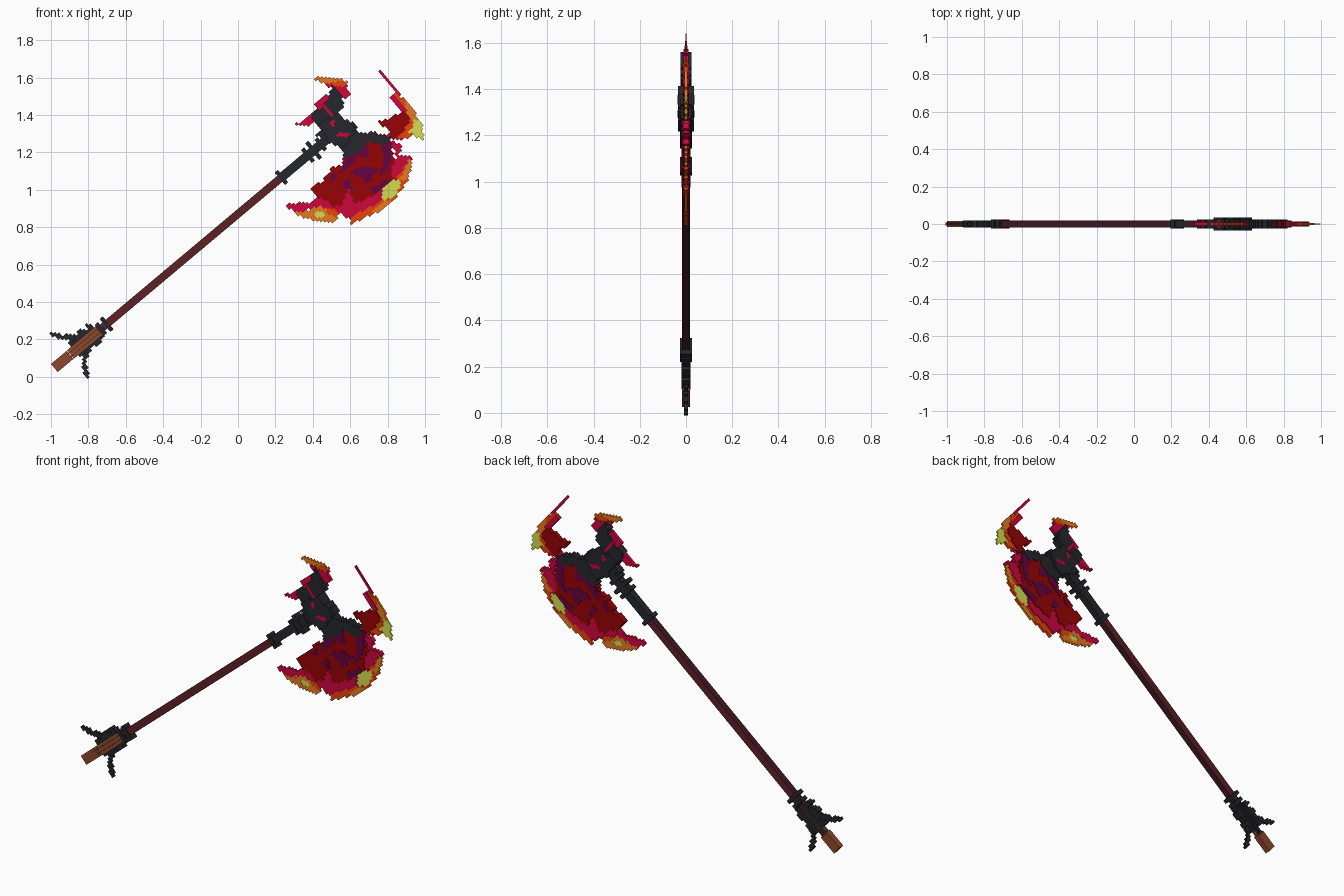
import bpy, bmesh, math
from mathutils import Matrix, Vector

if "Cube" in bpy.data.objects:
    bpy.data.objects.remove(bpy.data.objects["Cube"])

TILT = math.radians(40)
COS, SIN = math.cos(TILT), math.sin(TILT)
CELL = 0.0145
BUTT = Vector((-0.982, 0, 0.047))
AXIS = Vector((COS, 0, SIN))
ACROSS = Vector((-SIN, 0, COS))


def material(name, *rgb):
    m = bpy.data.materials.new(name)
    m.use_nodes = True
    m.diffuse_color = (*rgb, 1)
    m.node_tree.nodes["Principled BSDF"].inputs["Base Color"].default_value = (*rgb, 1)
    return m


charcoal = material("charcoal", .019, .02, .026)
maroon = material("maroon wood", .11, .015, .017)
plum = material("dark plum", .055, .009, .018)
brown = material("brown grip", .27, .065, .027)
red = material("deep red", .31, .001, .002)
crimson = material("crimson", .62, .002, .045)
purple = material("purple", .13, .001, .05)
ember = material("ember orange", .80, .06, .002)
orange = material("light orange", .82, .20, .015)
yellow = material("yellow green", .66, .72, .08)


def add_object(name, bm, *mats):
    bmesh.ops.recalc_face_normals(bm, faces=bm.faces)
    # A second material goes on the faces that do not look to the front or back
    for face in bm.faces:
        face.material_index = int(len(mats) > 1 and abs(face.normal.y) < .5)
    mesh = bpy.data.meshes.new(name)
    bm.to_mesh(mesh)
    bm.free()
    for mat in mats:
        mesh.materials.append(mat)
    bpy.context.collection.objects.link(bpy.data.objects.new(name, mesh))


def bar(name, mats, start, end, width, depth, shift=0):
    """Square bar along the tilted handle axis, with half width and half depth."""
    bm = bmesh.new()
    place = (Matrix.Translation(BUTT + AXIS * (start + end) / 2 + ACROSS * shift)
             @ Matrix.Rotation(-TILT, 4, 'Y')
             @ Matrix.Diagonal((end - start, 2 * depth, 2 * width, 1)))
    bmesh.ops.create_cube(bm, size=1, matrix=place)
    add_object(name, bm, *mats)


cells = {}


def inside(x, z, poly):
    hit = False
    for (ax, az), (bx, bz) in zip(poly, poly[1:] + poly[:1]):
        if (az > z) != (bz > z) and x < (bx - ax) * (z - az) / (bz - az) + ax:
            hit = not hit
    return hit


def paint(name, mat, half, *outline):
    """Fill an outline (in hundredths) with small blocks; later fills win."""
    poly = [(x / 100, z / 100) for x, z in outline]
    us = [x * COS + z * SIN for x, z in poly]
    vs = [z * COS - x * SIN for x, z in poly]
    for i in range(int(min(us) // CELL), int(max(us) // CELL) + 1):
        for j in range(int(min(vs) // CELL), int(max(vs) // CELL) + 1):
            u, v = (i + .5) * CELL, (j + .5) * CELL
            if inside(u * COS - v * SIN, u * SIN + v * COS, poly):
                cells[i, j] = (name, mat, half)


def build_cells():
    """Turn each painted group of blocks into one extruded plate."""
    for key in sorted(set(cells.values()), key=lambda k: k[0]):
        name, mat, half = key
        bm = bmesh.new()
        corners = {}

        def corner(i, j):
            if (i, j) not in corners:
                u, v = i * CELL, j * CELL
                corners[i, j] = bm.verts.new((u * COS - v * SIN, -half, u * SIN + v * COS))
            return corners[i, j]

        for (i, j), owner in cells.items():
            if owner == key:
                bm.faces.new([corner(i, j), corner(i + 1, j),
                              corner(i + 1, j + 1), corner(i, j + 1)])
        back = bmesh.ops.extrude_face_region(bm, geom=bm.faces[:], use_keep_orig=True)["geom"]
        bmesh.ops.translate(bm, vec=(0, 2 * half, 0),
                            verts=[g for g in back if isinstance(g, bmesh.types.BMVert)])
        add_object(name, bm, mat)


# Handle, grip and collars
bar("grip", [brown], 0, .11, .028, .017)
bar("shaft", [maroon, plum], .31, 1.59, .021, .018)
bar("shaft_socket", [charcoal], 1.58, 1.95, .024, .02)
for n, (at, width) in enumerate([(.325, .038), (.365, .045), (1.585, .043),
                                 (1.77, .045), (1.81, .058), (1.86, .04)]):
    bar(f"collar_{n + 1}", [charcoal], at - .011, at + .011, width, .025)

# Pommel guard with its two hooked claws, and the grip recessed between its fins
paint("pommel_guard", charcoal, .02, (-91, 18), (-87, 21), (-86, 25), (-81, 25), (-81, 29),
      (-77, 27), (-71, 26), (-72, 22), (-73, 17), (-78, 16), (-80, 12), (-84, 11), (-87, 13))
paint("upper_claw", charcoal, .008, (-101, 24), (-99, 21.5), (-95, 20), (-87, 20),
      (-87, 22.5), (-94, 22.5))
paint("lower_claw", charcoal, .008, (-81, -1), (-79, 1), (-81, 6), (-80, 13), (-83, 13),
      (-84, 5))
paint("grip_inlay", brown, .003, (-92, 13.8), (-75, 28), (-71.4, 23.7), (-88.4, 9.5))
for side in (-1, 1):
    bar("guard_fin", [charcoal], .1, .32, .0008, .02, side * .011)

# Blade body, then its fringe of flame colours
paint("blade_body", red, .018, (42, 95), (39, 102), (45, 104), (50, 112), (55, 113),
      (58, 120), (66, 126), (80, 127), (83, 118), (86, 112), (84, 102), (76, 93),
      (60, 87), (50, 90))
paint("blade_purple", purple, .02, (54, 109), (60, 112), (64, 118), (70, 117), (69, 124),
      (60, 122))
paint("blade_purple", purple, .02, (76, 128), (83, 126), (82, 118), (80, 110), (76, 108),
      (78, 118))
paint("blade_purple", purple, .02, (60, 109), (67, 113), (75, 111), (72, 107), (69, 103),
      (66, 106))
paint("blade_purple", purple, .02, (48, 105), (51, 110), (53, 109), (51, 104))
paint("blade_purple", purple, .02, (71, 101), (80, 106), (81, 101), (74, 98))
paint("blade_purple", purple, .02, (55, 104), (59, 106), (61, 101), (58, 99))

paint("blade_crimson", crimson, .013, (82, 126), (88, 124), (86, 119), (93, 118), (92, 110),
      (88, 104), (83, 103), (82, 112), (85, 117))
paint("blade_crimson", crimson, .013, (81, 103), (83, 98), (76, 91), (66, 86), (60, 84),
      (55, 87), (50, 88), (42, 91), (44, 96), (51, 91), (56, 92), (59, 102), (62, 92), (72, 97))
paint("blade_crimson", crimson, .013, (79, 128), (83, 128), (88, 126), (94, 134), (94, 140),
      (89, 146), (85, 151), (81, 150), (84, 146), (89, 141), (81, 138), (87, 134))
paint("blade_upper_body", red, .014, (74, 136), (80, 138), (88, 142), (93, 140), (93, 136),
      (87, 128), (80, 127), (81, 132))

paint("blade_ember", ember, .008, (60, 81), (60, 85), (67, 89), (75, 93), (81, 99), (84, 105),
      (90, 113), (91, 106), (87, 99), (80, 91), (70, 86))
paint("blade_ember", ember, .008, (83, 154), (85, 148), (91, 143), (92, 136), (86, 128),
      (90, 127), (97, 132), (95, 140), (91, 146))
paint("blade_orange", orange, .006, (27, 91), (33, 86), (42, 83), (53, 83), (53, 88),
      (44, 91), (37, 89), (30, 92))
paint("blade_orange", orange, .006, (70, 88), (78, 94), (82, 94), (76, 88))
paint("blade_orange", orange, .006, (86, 105), (89, 111), (92, 117), (93, 112), (90, 105))
paint("blade_orange", orange, .006, (88, 148), (91, 140), (94, 137), (97, 137), (92, 146))
paint("lower_tip", crimson, .006, (26, 91), (31, 88), (34, 88), (38, 90), (43, 91), (44, 96),
      (38, 93), (28, 93))
paint("lower_ember", ember, .007, (46, 89), (52, 85), (55, 87), (50, 90))
paint("blade_yellow", yellow, .004, (76, 98), (78, 95), (83, 95), (87, 103), (85, 106),
      (80, 104))
paint("blade_yellow", yellow, .004, (40, 87), (44, 84.5), (48, 86), (45, 89))
paint("blade_yellow", yellow, .004, (91, 131), (94, 129), (100, 126), (98, 136), (94, 138),
      (93, 133))
paint("upper_tip", crimson, .003, (75, 163.2), (76.2, 164.2), (88, 150), (86, 149.6))

# Dark head and the flaming rear spikes
paint("rear_spikes", crimson, .01, (31, 135), (38, 134), (42, 138), (47, 144), (50, 151),
      (45, 150), (40, 146), (43, 144), (37, 138))
paint("rear_spikes", crimson, .01, (44, 158), (50, 154), (54, 153), (58, 148), (60, 151),
      (57, 158))
paint("rear_tip", orange, .005, (41, 160), (42, 158), (50, 157), (56, 156), (59, 158),
      (52, 160))
paint("rear_ember", ember, .006, (49, 157), (53, 155), (58, 156), (57, 158), (52, 158))
paint("axe_head", charcoal, .023, (50, 157), (55, 152), (57, 146), (54, 141), (58, 137),
      (62, 136), (65, 130), (72, 131), (82, 128), (78, 123), (70, 126), (65, 121), (57, 116),
      (55, 124), (48, 125), (42, 129), (45, 133), (39, 137), (40, 142), (45, 144), (49, 150))
paint("head_core", charcoal, .035, (43, 135), (49, 125), (56, 122), (63, 131), (60, 136),
      (53, 141))
paint("rear_vein", crimson, .024, (45, 146), (47, 146), (51, 140), (49, 139))
paint("head_veins", crimson, .036, (49, 137), (51, 137), (52, 132), (51, 132))
paint("head_veins", crimson, .036, (53, 130), (59, 130.5), (59, 129), (54, 128))
build_cells()
